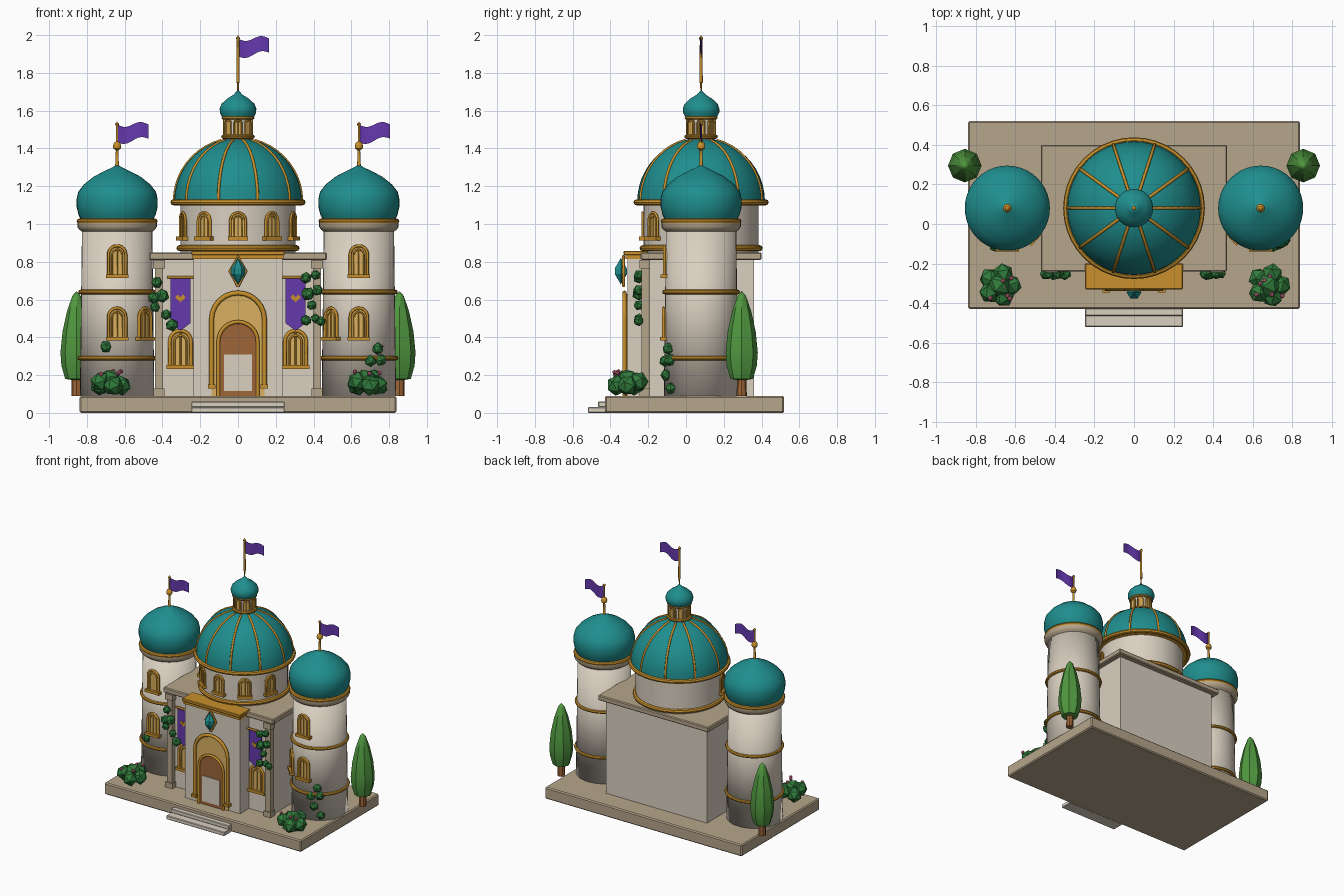
import bpy, bmesh, math, random
from mathutils import Matrix, Vector

cube = bpy.data.objects.get("Cube")
if cube:
    bpy.data.objects.remove(cube)
random.seed(4)
PI = math.pi
smooth_objects = []


def material(name, r, g, b):
    m = bpy.data.materials.new(name)
    m.use_nodes = True
    m.diffuse_color = (r, g, b, 1)
    m.node_tree.nodes["Principled BSDF"].inputs["Base Color"].default_value = (r, g, b, 1)
    return m


TEAL = material("teal roof", .014, .27, .27)
GOLD = material("gold trim", .58, .28, .025)
CREAM = material("cream wall", .70, .63, .53)
TAN = material("tan stone", .47, .38, .26)
PURPLE = material("purple cloth", .13, .04, .42)
LEAF = material("tree green", .08, .31, .05)
BUSH = material("bush green", .03, .20, .045)
WOOD = material("brown wood", .34, .13, .04)
AMBER = material("amber glass", .70, .44, .12)
PINK = material("pink flower", .72, .17, .26)


def finish(name, bm, mat, matrix=None, smooth=False):
    bmesh.ops.recalc_face_normals(bm, faces=bm.faces[:])
    mesh = bpy.data.meshes.new(name)
    bm.to_mesh(mesh)
    bm.free()
    mesh.materials.append(mat)
    ob = bpy.data.objects.new(name, mesh)
    bpy.context.collection.objects.link(ob)
    if matrix:
        ob.matrix_world = matrix
    if smooth:
        smooth_objects.append(ob)
    return ob


def box(name, x, y, z, mat, matrix=None, bevel=0):
    """Box from three (low, high) ranges."""
    bm = bmesh.new()
    bmesh.ops.create_cube(bm, size=1)
    for v in bm.verts:
        v.co = [sum(r) / 2 + c * (r[1] - r[0]) for r, c in zip((x, y, z), v.co)]
    ob = finish(name, bm, mat, matrix)
    if bevel:
        ob.modifiers.new("soft edge", "BEVEL").width = bevel
    return ob


def lathe(name, profile, x, y, mat, segs=40, smooth=True):
    """Spin (radius, height) points around a vertical axis."""
    bm = bmesh.new()
    vs = [bm.verts.new((r, 0, z)) for r, z in profile]
    es = [bm.edges.new(p) for p in zip(vs, vs[1:])]
    bmesh.ops.spin(bm, geom=vs + es, cent=(0, 0, 0), axis=(0, 0, 1),
                   angle=2 * PI, steps=segs)
    bmesh.ops.remove_doubles(bm, verts=bm.verts[:], dist=.0005)
    return finish(name, bm, mat, Matrix.Translation((x, y, 0)), smooth)


def ring(name, x, y, z, radius, thick, mat=GOLD):
    pts = [(radius + thick * math.cos(a * PI / 4), z + thick * math.sin(a * PI / 4))
           for a in range(9)]
    return lathe(name, pts, x, y, mat)


def tube(name, pts, radius, mat=GOLD, matrix=None):
    """Round bar swept along a path."""
    cu = bpy.data.curves.new(name, "CURVE")
    cu.dimensions = "3D"
    cu.bevel_depth, cu.bevel_resolution, cu.use_fill_caps = radius, 1, True
    sp = cu.splines.new("POLY")
    sp.points.add(len(pts) - 1)
    for p, c in zip(sp.points, pts):
        p.co = (*c, 1)
    cu.materials.append(mat)
    ob = bpy.data.objects.new(name, cu)
    bpy.context.collection.objects.link(ob)
    if matrix:
        ob.matrix_world = matrix


def plate(name, outline, y, depth, mat, matrix=None):
    """Flat (x, z) outline given a depth towards the back."""
    bm = bmesh.new()
    f = bm.faces.new([bm.verts.new((a, y, b)) for a, b in outline])
    new = bmesh.ops.extrude_face_region(bm, geom=[f])["geom"]
    bmesh.ops.translate(bm, vec=(0, depth, 0),
                        verts=[v for v in new if isinstance(v, bmesh.types.BMVert)])
    return finish(name, bm, mat, matrix)


def arch(hw, z, top):
    arc = [(-hw * math.cos(PI * i / 12), top - hw + hw * math.sin(PI * i / 12))
           for i in range(13)]
    return [(-hw, z)] + arc + [(hw, z)]


def arch_frame(name, hw, z, top, y, thick, matrix=None):
    tube(name, [(a, y, b) for a, b in arch(hw, z, top)], thick, GOLD, matrix)


def window(name, x, y, angle, dist, z, top, hw, sill=True):
    """Arched window facing the front, swung around an axis at x, y."""
    m = Matrix.Translation((x, y, 0)) @ Matrix.Rotation(angle, 4, "Z")
    t = hw * .17
    plate(name + "_glass", arch(hw, z, top), -dist - .006, .03, AMBER, m)
    arch_frame(name + "_frame", hw, z, top, -dist - .006, t, m)
    arch_frame(name + "_inner_frame", hw * .58, z, top - hw * .45, -dist - .006, t * .6, m)
    tube(name + "_mullion", [(0, -dist - .006, z), (0, -dist - .006, top)], t * .5, GOLD, m)
    if sill:
        box(name + "_sill", (-hw * 1.3, hw * 1.3), (-dist - .025, -dist + .02),
            (z - .012, z + .008), GOLD, m)


def clump(name, blobs, mat):
    """Faceted balls given as (x, y, z, radius)."""
    bm = bmesh.new()
    for x, y, z, r in blobs:
        spin = Matrix.Rotation(random.random() * 6, 4, Vector((1, random.random(), 1)))
        bmesh.ops.create_icosphere(bm, subdivisions=1, radius=r,
                                   matrix=Matrix.Translation((x, y, z)) @ spin)
    finish(name, bm, mat)


def flag(name, z, bottom):
    bm = bmesh.new()
    x, y, base = z[0], z[1], bottom
    rows = []
    for i in range(11):
        t = i / 10
        w = -.013 * math.sin(2 * PI * t) + .02 * t
        yy = y + .006 * math.sin(2 * PI * t)
        rows.append([bm.verts.new((x + .165 * t, yy, base + w + h))
                     for h in (0, .095 - .02 * t)])
    for a, b in zip(rows, rows[1:]):
        bm.faces.new((a[0], b[0], b[1], a[1]))
    finish(name, bm, PURPLE)


CY = .08  # depth of the tower and dome axes

# Terrace and steps
box("terrace", (-.838, .838), (-.43, .52), (0, .09), TAN, bevel=.008)
box("lower_step", (-.247, .247), (-.52, -.42), (0, .03), CREAM, bevel=.004)
box("upper_step", (-.247, .247), (-.465, -.42), (.03, .06), CREAM, bevel=.004)

# Main hall
box("hall", (-.43, .43), (-.2, .36), (.09, .81), CREAM)
box("hall_roof", (-.47, .47), (-.24, .40), (.81, .85), TAN, bevel=.006)
box("portal", (-.235, .235), (-.31, -.18), (.09, .82), CREAM)
box("portal_frieze", (-.24, .24), (-.32, -.18), (.815, .835), GOLD)
box("portal_cornice", (-.247, .247), (-.33, -.2), (.835, .858), GOLD, bevel=.004)

# Doorway
plate("tympanum", arch(.14, .09, .63), -.317, .01, AMBER)
arch_frame("outer_arch", .14, .14, .635, -.326, .013)
plate("door", arch(.096, .09, .475), -.325, .01, WOOD)
arch_frame("door_arch", .104, .09, .482, -.328, .01)
box("door_panel", (-.074, .074), (-.331, -.32), (.115, .31), CREAM)
for s in (-1, 1):
    box("arch_foot", (s * .14 - .02, s * .14 + .02), (-.345, -.3), (.13, .15), GOLD)

# Jewel above the door
diamond = [(0, -.08), (.043, 0), (0, .08), (-.043, 0)]
tube("jewel_frame", [(a, -.33, .75 + b) for a, b in diamond + diamond[:1]], .008)
jewel = lathe("jewel", [(0, .68), (.037, .735), (.037, .765), (0, .82)], 0, -.345, TEAL, 6, False)

# Facade sides: pilasters, banners and windows
for s, side in ((-1, "right"), (1, "left")):
    c = s * .418
    box(side + "_pilaster", (c - .022, c + .022), (-.235, -.19), (.09, .81), TAN)
    box(side + "_pilaster_cap", (c - .032, c + .032), (-.245, -.19), (.765, .81), TAN)
    box(side + "_pilaster_foot", (c - .03, c + .03), (-.245, -.19), (.09, .13), TAN)
    c = s * .305
    window(side + "_hall_window", c, 0, 0, .2, .245, .435, .056)
    tube(side + "_banner_rod", [(c - .07, -.225, .718), (c + .07, -.225, .718)], .008)
    cloth = [(-.053, .715), (-.053, .475), (0, .435), (.053, .475), (.053, .715)]
    plate(side + "_banner", [(c + a, b) for a, b in cloth], -.225, .008, PURPLE)
    for dx, dz in ((0, 0), (-.014, .012), (.014, .012)):
        plate("banner_emblem", [(c + dx + a * .3, .6 + dz + b * .2) for a, b in diamond],
              -.231, .008, GOLD)

# Side towers
for s, side in ((-1, "right"), (1, "left")):
    x = s * .64
    shaft = lathe(side + "_tower", [(0, .09), (.197, .09), (.186, .98), (0, .98)],
                  x, CY, CREAM, smooth=False)
    shaft.data.shade_smooth()
    for z, r in ((.29, .198), (.64, .194)):
        ring(side + "_tower_band", x, CY, z, r, .012)
    lathe(side + "_tower_cornice", [(.18, .955), (.2, .97), (.21, .985), (.21, 1.005), (.18, 1.02)],
          x, CY, TAN)
    ring(side + "_tower_gold_cornice", x, CY, 1.015, .2, .014)
    lathe(side + "_tower_dome",
          [(.19, 1.02), (.205, 1.05), (.214, 1.09), (.215, 1.13), (.206, 1.17), (.175, 1.21),
           (.125, 1.25), (.07, 1.279), (.03, 1.298), (0, 1.315)], x, CY, TEAL)
    lathe(side + "_tower_finial",
          [(.016, 1.29), (.009, 1.32), (.007, 1.39), (.02, 1.4), (.022, 1.415), (.016, 1.43),
           (.006, 1.437), (.006, 1.52), (.011, 1.53), (0, 1.541)], x, CY, GOLD, 16)
    flag(side + "_tower_flag", (x, CY), 1.432)
    window(side + "_upper_window", x, CY, 0, .19, .725, .885, .046)
    window(side + "_lower_window", x, CY, 0, .193, .395, .555, .046)
    window(side + "_inner_window", x, CY, -s * .84, .193, .395, .555, .046)

# Drum and great dome
lathe("drum", [(.305, .85), (.305, 1.11)], 0, CY, CREAM, 48)
ring("drum_base_band", 0, CY, .872, .31, .016)
ring("dome_base_band", 0, CY, 1.115, .342, .016)
lathe("dome_soffit", [(.3, 1.1), (.34, 1.11)], 0, CY, GOLD, 48)
dome = [(.338 * math.cos(a * PI / 24), 1.12 + .335 * math.sin(a * PI / 24)) for a in range(13)]
lathe("great_dome", dome, 0, CY, TEAL, 48)
for i in range(10):
    m = Matrix.Translation((0, CY, 0)) @ Matrix.Rotation(i * PI / 5, 4, "Z")
    tube("dome_rib", [(r, 0, z) for r, z in dome[:11]], .008, GOLD, m)
for i in range(-2, 3):
    window("drum_window", 0, CY, i * PI / 5.1, .305, .925, 1.06, .04)

# Lantern, cupola and top flag
lathe("lantern", [(.07, 1.44), (.07, 1.57)], 0, CY, CREAM, 24)
ring("lantern_base", 0, CY, 1.462, .078, .011)
ring("lantern_cornice", 0, CY, 1.562, .078, .009)
for i in range(8):
    window("lantern_window", 0, CY, i * PI / 4, .07, 1.475, 1.555, .02, False)
lathe("cupola", [(0, 1.565), (.085, 1.568), (.096, 1.59), (.097, 1.61), (.088, 1.635),
                 (.06, 1.662), (.025, 1.684), (0, 1.71)], 0, CY, TEAL, 32)
lathe("flagpole", [(.004, 1.69), (.005, 1.745), (.009, 1.75), (.007, 1.97), (.011, 1.985),
                   (0, 2.0)], 0, CY, GOLD, 12)
flag("top_flag", (0, CY), 1.887)

# Trees
for s, side in ((-1, "right"), (1, "left")):
    lathe(side + "_tree_trunk", [(0, .09), (.027, .09), (.025, .2)], s * .855, .295, WOOD, 8)
    lathe(side + "_tree_leaves",
          [(0, .17), (.06, .18), (.08, .25), (.085, .32), (.074, .43), (.05, .54),
           (.022, .62), (0, .645)], s * .855, .295, LEAF, 8)

# Flowering bushes
for s, side in ((-1, "right"), (1, "left")):
    cx = s * .68
    blobs = [(cx + .06 * math.cos(i * 1.26), -.31 + .06 * math.sin(i * 1.26),
              .145 + .02 * (i % 2), .055) for i in range(5)]
    clump(side + "_bush", blobs + [(cx, -.31, .17, .065)], BUSH)
    clump(side + "_flowers", [(cx + random.uniform(-.07, .07), -.31 + random.uniform(-.08, .06),
                               random.uniform(.2, .225), .013) for i in range(6)], PINK)

# Ivy on the pilasters and towers
ivy = [(-.43, .69), (-.40, .62), (-.445, .61), (-.35, .465), (-.38, .52), (-.44, .56),
       (.36, .715), (.41, .73), (.42, .65), (.37, .63), (.36, .49), (.41, .5), (.44, .485),
       (.39, .57)]
clump("facade_ivy", [(x, -.25, z, random.uniform(.026, .038)) for x, z in ivy], BUSH)
clump("tower_ivy", [(x, CY - math.sqrt(.2 ** 2 - (abs(x) - .64) ** 2), z, .033)
                    for x, z in ((-.7, .35), (.74, .34), (.70, .275), (.755, .28),
                                 (.72, .2), (.76, .13))], BUSH)

# Smooth the turned parts, keeping real edges sharp
bpy.ops.object.select_all(action="DESELECT")
for ob in smooth_objects:
    ob.select_set(True)
bpy.context.view_layer.objects.active = smooth_objects[0]
bpy.ops.object.shade_smooth_by_angle(angle=math.radians(35))
